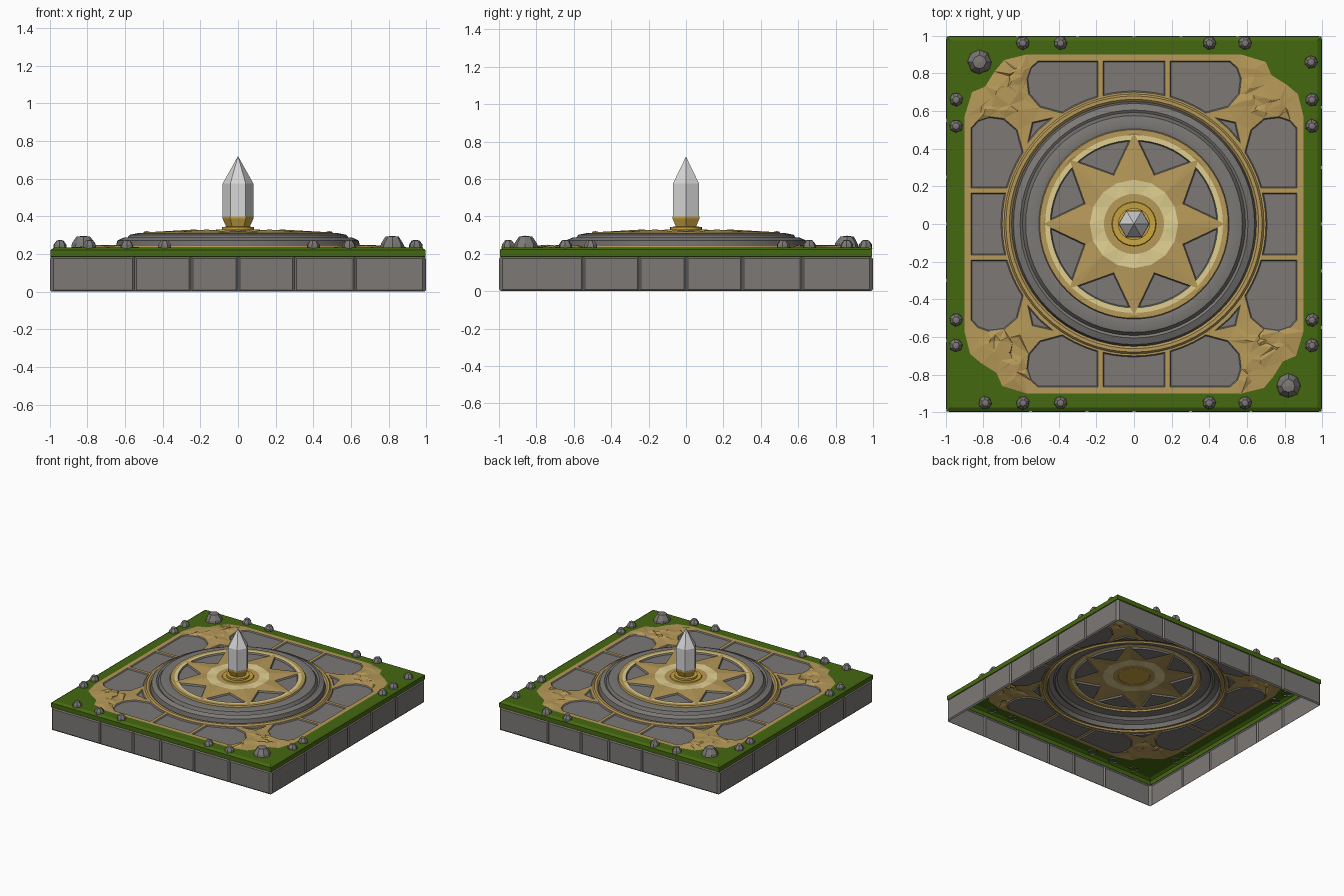
import bpy, bmesh, random
from math import sin, cos, pi, hypot, atan2, radians
from mathutils import Vector
from mathutils.geometry import delaunay_2d_cdt

random.seed(4)
cube = bpy.data.objects.get("Cube")
if cube:
    bpy.data.objects.remove(cube)


def material(name, rgb):
    m = bpy.data.materials.new(name)
    m.use_nodes = True
    m.diffuse_color = (*rgb, 1)
    m.node_tree.nodes["Principled BSDF"].inputs["Base Color"].default_value = (*rgb, 1)
    return m


MATS = [material("stone grey", (.20, .19, .18)), material("moss green", (.06, .14, .005)),
        material("aged gold", (.47, .32, .10)), material("pale gold", (.74, .62, .28)),
        material("bright gold", (.58, .37, .05)), material("crystal white", (.68, .68, .68)),
        material("dark stone", (.16, .155, .15))]
STONE, MOSS, GOLD, PALE, BRIGHT, CRYSTAL, DARK = range(7)
TOP, HALF = .235, .99


def finish(bm, name, smooth=None):
    mesh = bpy.data.meshes.new(name)
    bm.to_mesh(mesh)
    bm.free()
    for m in MATS:
        mesh.materials.append(m)
    ob = bpy.data.objects.new(name, mesh)
    bpy.context.collection.objects.link(ob)
    if smooth:
        bpy.ops.object.select_all(action='DESELECT')
        ob.select_set(True)
        bpy.context.view_layer.objects.active = ob
        bpy.ops.object.shade_smooth_by_angle(angle=radians(smooth))
    return ob


def ring(r, z, n, turn=0.0):
    return [(r * cos(turn + 2 * pi * i / n), r * sin(turn + 2 * pi * i / n), z) for i in range(n)]


def lathe(name, profile, n, colours, turn=0.0, smooth=None, at=(0, 0), jitter=0.0):
    """Turn (radius, height) points into bands; a zero radius closes to a point."""
    bm = bmesh.new()
    rows = []
    for r, z in profile:
        pts = [(0, 0, z)] if r == 0 else ring(r, z, n, turn)
        rows.append([bm.verts.new((x * (1 + random.uniform(-jitter, jitter)) + at[0],
                                   y * (1 + random.uniform(-jitter, jitter)) + at[1], h))
                     for x, y, h in pts])
    for k, (a, b) in enumerate(zip(rows, rows[1:])):
        for i in range(n):
            j = (i + 1) % n
            quad = [a[i], a[j], b[j], b[i]] if len(b) > 1 else [a[i], a[j], b[0]]
            bm.faces.new(quad).material_index = colours[k] if isinstance(colours, list) else colours
    return finish(bm, name, smooth)


def inside(p, loop):
    hit = False
    for a, b in zip(loop, loop[1:] + loop[:1]):
        if (a[1] > p[1]) != (b[1] > p[1]):
            if p[0] < (b[0] - a[0]) * (p[1] - a[1]) / (b[1] - a[1]) + a[0]:
                hit = not hit
    return hit


def sheet(name, regions, default_z, sunk, depth, loose=(), lines=()):
    """Flat patchwork: later regions paint over earlier ones, None cuts a hole."""
    pts, edges = [], []
    for loop, _ in regions:
        s = len(pts)
        edges += [(s + i, s + (i + 1) % len(loop)) for i in range(len(loop))]
        pts += loop
    for a, b in lines:
        edges.append((len(pts), len(pts) + 1))
        pts += [a, b]
    pts += loose
    vs, _, fs, origin, _, _ = delaunay_2d_cdt([Vector(p[:2]) for p in pts], edges, [], 0, 1e-5)
    bm = bmesh.new()
    verts = [bm.verts.new((v.x, v.y, max([pts[i][2] for i in o], default=default_z)))
             for v, o in zip(vs, origin)]
    for f in fs:
        c = sum((vs[i] for i in f), Vector((0, 0))) / len(f)
        colour = None
        for loop, m in regions:
            if inside(c, loop):
                colour = m
        if colour is not None:
            bm.faces.new([verts[i] for i in f]).material_index = colour
    bm.normal_update()
    panels = [f for f in bm.faces if f.material_index == sunk]
    bmesh.ops.inset_region(bm, faces=panels, thickness=.006, depth=-depth, use_even_offset=True)
    loose_verts = [v for v in bm.verts if not v.link_faces]
    bmesh.ops.delete(bm, geom=loose_verts, context='VERTS')
    return finish(bm, name)


def turned(loop, k, flip=False):
    out = [(-p[0], p[1], TOP) if flip else (p[0], p[1], TOP) for p in loop]
    for _ in range(k):
        out = [(-y, x, z) for x, y, z in out]
    return out


def arc(x0, x1, r=.70, n=6):
    xs = [x0 + (x1 - x0) * i / n for i in range(n + 1)]
    return [(x, (r * r - x * x) ** .5) for x in xs]


# Courtyard floor: moss border, gold tracery, sunken paving panels
square = [(-.975, -.975, TOP), (.975, -.975, TOP), (.975, .975, TOP), (-.975, .975, TOP)]
corner = [(.9, .57), (.87, .69), (.81, .74), (.73, .79), (.70, .86), (.57, .9)]
frame = [p for k in range(4) for p in turned(corner, k)]
side_panel = arc(.19, .38) + [(.5, .62), (.56, .69), (.57, .77), (.55, .83), (.51, .865), (.19, .865)]
mid_panel = arc(-.165, .165) + [(.165, .865), (-.165, .865)]
spandrel = [(.54, .54), (.43, .565), (.50, .505), (.565, .43)]
regions = [(square, MOSS), (frame, GOLD)]
for k in range(4):
    regions += [(turned(side_panel, k), STONE), (turned(side_panel, k, True), STONE),
                (turned(mid_panel, k), STONE), (turned(spandrel, k), STONE)]
regions.append((ring(.69, TOP, 64), None))
# Rough foliage relief inside the gold corners
relief = []
for k in range(4):
    for _ in range(60):
        x, y = random.uniform(.58, .84), random.uniform(.58, .84)
        if x + y < 1.46 and hypot(x, y) > .84 and inside((x, y), corner + [(0, 0)]):
            relief.append((*turned([(x, y)], k)[0][:2], TOP + random.uniform(0, .014)))
sheet("courtyard_floor", regions, TOP, STONE, .008, loose=relief)


# Walls: bulging stone blocks under a mossy lip
joints = [-HALF, -.55, -.25, 0, .3, .62, HALF]
bm = bmesh.new()
for k in range(4):
    for a, b in zip(joints, joints[1:]):
        quad = [(a, -HALF, 0), (b, -HALF, 0), (b, -HALF, .185), (a, -HALF, .185)]
        for _ in range(k):
            quad = [(-y, x, z) for x, y, z in quad]
        bm.faces.new([bm.verts.new(p) for p in quad])
bm.normal_update()
bmesh.ops.inset_individual(bm, faces=bm.faces[:], thickness=.014, depth=.009)
finish(bm, "wall_blocks", 20)
Q = 2 ** .5
lathe("moss_lip", [(.985 * Q, .18), (.995 * Q, .186), (.995 * Q, .222), (.975 * Q, TOP)], 4, MOSS, pi / 4)

# Stepped round dais
dais = [(.69, TOP), (.68, .247), (.662, .247), (.65, .236), (.64, .272), (.605, .288), (.592, .28),
        (.575, .302), (.53, .311), (.505, .306), (.5, .318)]
lathe("round_dais", dais, 64, [GOLD] * 3 + [DARK] + [STONE] * 2 + [DARK] + [STONE] * 2 + [GOLD], smooth=25)

# Star inlay with ridged arms
Z = .318
star, ridges = [], []
for i in range(16):
    t = i * pi / 8
    r, z = (.485, Z + .004) if i % 2 == 0 else (.28, Z)
    star.append((r * cos(t), r * sin(t), z))
    inner = (.235 * cos(t), .235 * sin(t), Z + (.012 if i % 2 == 0 else .004))
    ridges.append((star[-1], inner))
burst = [p[1] for p in ridges]
sheet("star_inlay", [(ring(.5, Z, 64), GOLD), (ring(.472, Z, 64), PALE), (ring(.445, Z, 64), STONE),
                     (star, GOLD), (burst, PALE), (ring(.16, Z + .006, 32), GOLD),
                     (ring(.125, Z + .006, 32), BRIGHT)], Z, STONE, .012, lines=ridges)

# Pedestal and crystal
lathe("pedestal_collar", [(.12, .322), (.115, .33), (.085, .328), (.085, .343), (.06, .346)], 24, BRIGHT, smooth=30)
lathe("crystal_cup", [(.058, .335), (.083, .39), (.083, .40), (.07, .40)], 6, BRIGHT)
lathe("crystal", [(.06, .35), (.081, .40), (.081, .575), (0, .72)], 6, CRYSTAL)

# Boulders scattered on the moss border
spots = [(x, y) for x in (-.59, -.39, .4, .59) for y in (-.95, .96)]
spots += [(x, y) for x in (-.945, .945) for y in (-.645, -.51, .52, .66)]
spots += [(-.79, -.95), (.94, .86)]
for x, y in spots:
    lathe("small_rock", [(.037, .225), (.034, .25), (.018, .272), (0, .275)], 7, STONE,
          random.random(), at=(x, y), jitter=.08)
for s in (-1, 1):
    lathe("large_rock", [(.068, .225), (.06, .255), (.036, .292), (0, .297)], 8, STONE,
          at=(.82 * s, -.86 * s), jitter=.08)
